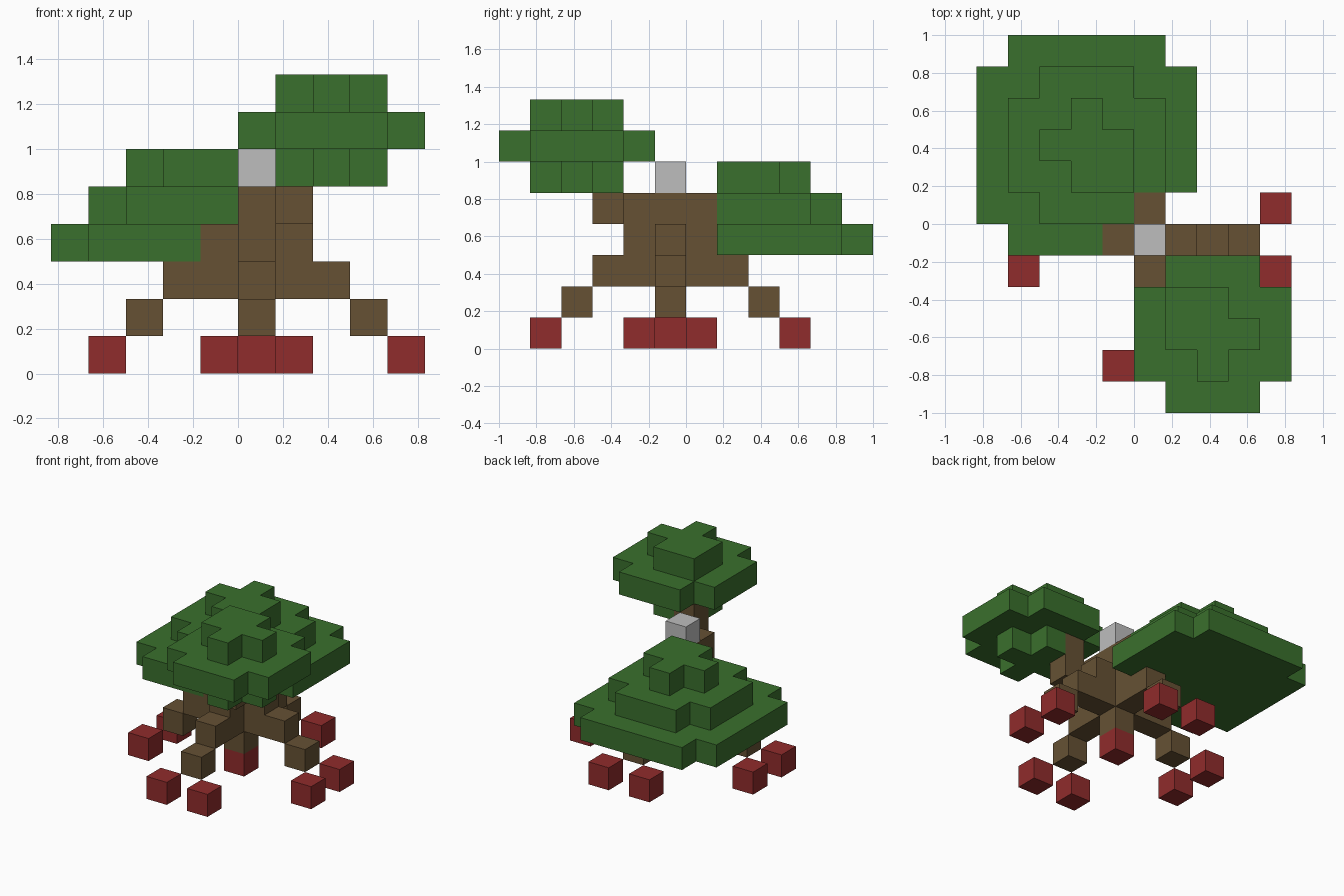
import bpy, bmesh
from mathutils import Vector

if "Cube" in bpy.data.objects:
    bpy.data.objects.remove(bpy.data.objects["Cube"], do_unlink=True)

U = 1 / 6  # edge length of one block


def material(name, rgb):
    m = bpy.data.materials.new(name)
    m.use_nodes = True
    m.diffuse_color = (*rgb, 1)
    m.node_tree.nodes["Principled BSDF"].inputs["Base Color"].default_value = (*rgb, 1)
    return m


def box(xs, ys, zs):
    """All grid cells in a box, given inclusive ranges."""
    span = lambda r: range(r[0], r[1] + 1)
    return {(x, y, z) for x in span(xs) for y in span(ys) for z in span(zs)}


def layer(z, *rects):
    """One flat layer made of overlapping rectangles (x0, x1, y0, y1)."""
    cells = set()
    for x0, x1, y0, y1 in rects:
        cells |= box((x0, x1), (y0, y1), (z, z))
    return cells


def build(name, cells, mat):
    """Skin a set of cells with its outer faces only, merging flat areas."""
    bm = bmesh.new()
    for cell in sorted(cells):
        for axis in range(3):
            for side in (-1, 1):
                near = list(cell)
                near[axis] += side
                if tuple(near) in cells:
                    continue
                n, a, b = Vector(), Vector(), Vector()
                n[axis], a[(axis + 1) % 3], b[(axis + 2) % 3] = side / 2, 0.5, 0.5
                mid = Vector(cell) + Vector((0.5, 0.5, 0.5)) + n
                corners = [mid - a - b, mid + a - b, mid + a + b, mid - a + b]
                if side < 0:
                    corners.reverse()
                bm.faces.new([bm.verts.new(c * U) for c in corners])
    bmesh.ops.remove_doubles(bm, verts=bm.verts, dist=0.001)
    bmesh.ops.dissolve_limit(bm, angle_limit=0.01, verts=bm.verts, edges=bm.edges)
    mesh = bpy.data.meshes.new(name)
    bm.to_mesh(mesh)
    bm.free()
    mesh.materials.append(mat)
    obj = bpy.data.objects.new(name, mesh)
    bpy.context.collection.objects.link(obj)


green = material("leaf green", (0.042, 0.162, 0.026))
brown = material("bark brown", (0.133, 0.083, 0.034))
red = material("root red", (0.28, 0.025, 0.025))
grey = material("light grey", (0.515, 0.515, 0.515))

# Trunk: central column with a cross of spreading roots
trunk = box((0, 0), (-1, -1), (1, 4))
trunk |= layer(2, (-2, 2, -1, -1), (0, 0, -3, 1))
trunk |= layer(3, (-1, 1, -1, -1), (0, 0, -2, 0))
trunk |= layer(4, (0, 0, -2, 0))
build("trunk", trunk, brown)

# Branch rising into the small canopy
branch = box((1, 1), (-3, -3), (4, 5))
build("branch", branch, brown)

# Root blocks and paired red tips on each of the four sides
build("root_tip_centre", {(0, -1, 0)}, red)
for label, dx, dy in (("left", 1, 0), ("right", -1, 0), ("front", 0, -1), ("back", 0, 1)):
    build(f"root_{label}", {(3 * dx, 3 * dy - 1, 1)}, brown)
    for i, s in enumerate((-1, 1)):
        build(f"root_tip_{label}_{i + 1}", {(4 * dx + s * dy, 4 * dy + s * dx - 1, 0)}, red)

# Large stepped canopy
large = layer(3, (-5, 1, 0, 4), (-4, 0, -1, 5)) - {(1, 0, 3)}
large |= layer(4, (-4, 0, 1, 3), (-3, -1, 0, 4))
large |= layer(5, (-2, -1, 1, 2), (-3, -3, 2, 2), (-2, -2, 3, 3))
build("large_canopy", large - trunk, green)

# Small canopy on the branch
small = layer(5, (1, 3, -4, -4), (2, 2, -5, -3))
small |= layer(6, (0, 4, -5, -3), (1, 3, -6, -2))
small |= layer(7, (1, 2, -4, -3), (3, 3, -4, -4), (2, 2, -5, -5))
build("small_canopy", small - branch, green)

# Grey cap on the trunk
build("trunk_cap", {(0, -1, 5)}, grey)
